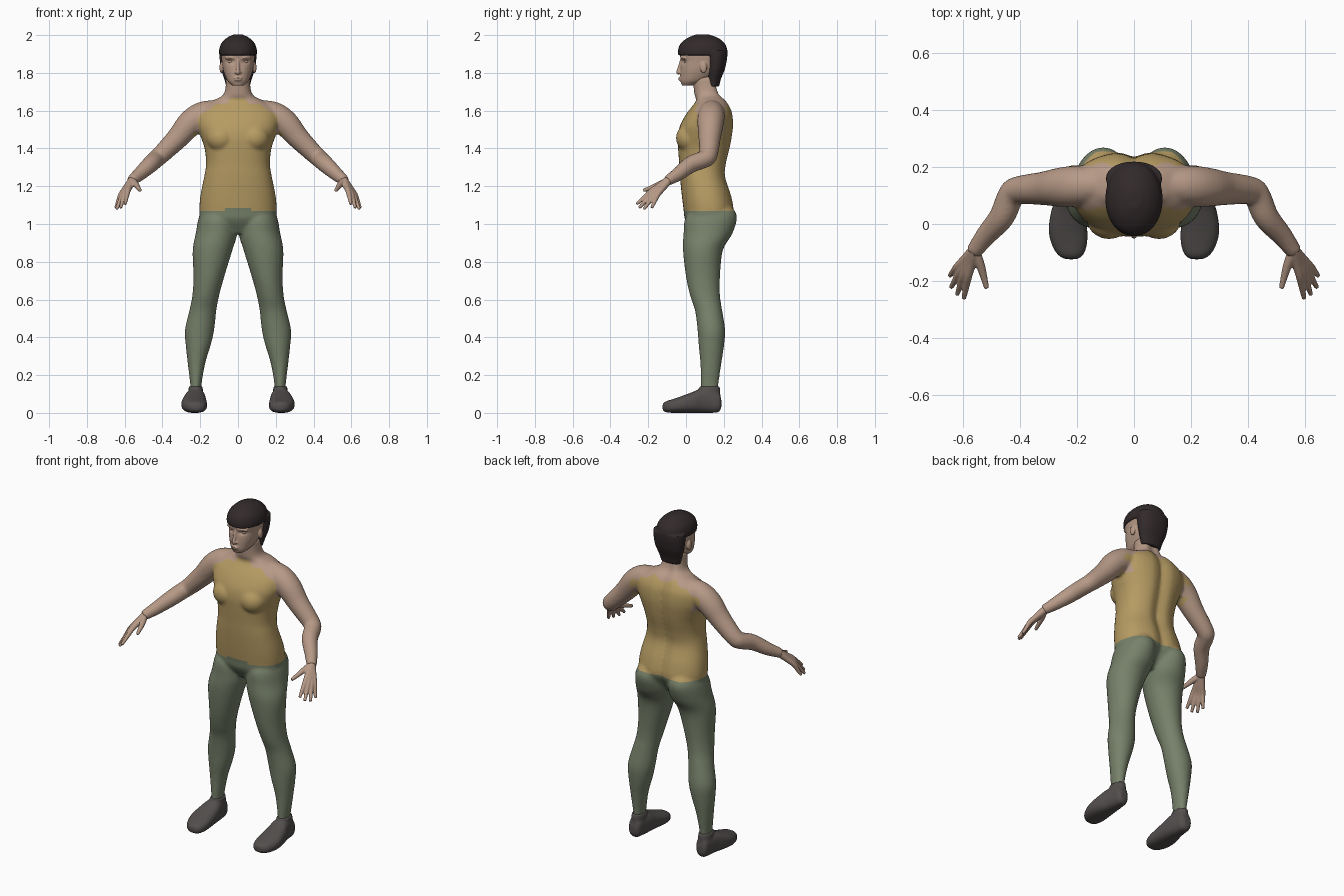
import bpy, bmesh, math
from mathutils import Vector, Matrix

cube = bpy.data.objects.get("Cube")
if cube:
    bpy.data.objects.remove(cube, do_unlink=True)


def material(name, r, g, b):
    m = bpy.data.materials.new(name)
    m.use_nodes = True
    m.diffuse_color = (r, g, b, 1)
    node = next(n for n in m.node_tree.nodes if n.type == "BSDF_PRINCIPLED")
    node.inputs["Base Color"].default_value = (r, g, b, 1)
    node.inputs["Roughness"].default_value = 0.8
    return m


SKIN = material("skin", 0.47, 0.32, 0.24)
SHIRT = material("ochre_cloth", 0.47, 0.33, 0.125)
TROUSERS = material("olive_cloth", 0.185, 0.22, 0.145)
SHOE = material("dark_grey_leather", 0.085, 0.077, 0.074)
HAIR = material("dark_brown_hair", 0.032, 0.023, 0.024)


def spline(rows, steps=5):
    """Smooth in-between rows through the given rows."""
    p = [Vector(r) for r in rows]
    p = [p[0]] + p + [p[-1]]
    out = []
    for i in range(1, len(p) - 2):
        a, b, c, d = p[i - 1:i + 3]
        for s in range(steps):
            t = s / steps
            out.append((b * 2 + (c - a) * t + (a * 2 - b * 5 + c * 4 - d) * t ** 2
                        + (b * 3 - a - c * 3 + d) * t ** 3) * 0.5)
    return out + [p[-1]]


def skin_rings(bm, rings):
    rings = [[bm.verts.new(co) for co in ring] for ring in rings]
    n = len(rings[0])
    for lo, hi in zip(rings, rings[1:]):
        for i in range(n):
            j = (i + 1) % n
            bm.faces.new((lo[i], lo[j], hi[j], hi[i]))
    bm.faces.new(rings[0])
    bm.faces.new(rings[-1])


def loft(bm, rows, axis="z", power=2.0, groove=0.0, n=32):
    """Rows are (position, x min, x max, other min, other max)."""
    rings = []
    for t, x0, x1, b0, b1 in spline(rows):
        ring = []
        for i in range(n):
            c, s = math.cos(i * math.tau / n), math.sin(i * math.tau / n)
            c = math.copysign(abs(c) ** (2 / power), c)
            s = math.copysign(abs(s) ** (2 / power), s)
            x = (x0 + x1) / 2 + c * (x1 - x0) / 2
            b = (b0 + b1) / 2 + s * (b1 - b0) / 2
            b -= groove * max(s, 0) * math.exp(-(x / 0.035) ** 2)
            ring.append((x, b, t) if axis == "z" else (x, t, b))
        rings.append(ring)
    skin_rings(bm, rings)


def tube(bm, rows, n=16):
    """Rows are (x, y, z, radius)."""
    pts = spline(rows)
    rings = []
    for i, p in enumerate(pts):
        tangent = (pts[min(i + 1, len(pts) - 1)] - pts[max(i - 1, 0)]).to_3d().normalized()
        side = tangent.cross(Vector((1, 0, 1))).normalized()
        up = tangent.cross(side)
        rings.append([p.to_3d() + (side * math.cos(k * math.tau / n)
                                   + up * math.sin(k * math.tau / n)) * p[3] for k in range(n)])
    skin_rings(bm, rings)


def ball(bm, centre, size):
    bmesh.ops.create_uvsphere(bm, u_segments=20, v_segments=12, radius=1,
                              matrix=Matrix.Translation(centre) @ Matrix.Diagonal((*size, 1)))


def mirror(bm):
    geom = bm.verts[:] + bm.edges[:] + bm.faces[:]
    copy = bmesh.ops.duplicate(bm, geom=geom)["geom"]
    for v in copy:
        if isinstance(v, bmesh.types.BMVert):
            v.co.x *= -1


def add_object(name, mesh, mat):
    mesh.name = name
    mesh.materials.clear()
    mesh.materials.append(mat)
    mesh.shade_smooth()
    obj = bpy.data.objects.new(name, mesh)
    bpy.context.scene.collection.objects.link(obj)
    return obj


def fuse(bm, voxel, smoothing):
    """Merge overlapping pieces into one smooth skin and return its mesh."""
    bmesh.ops.recalc_face_normals(bm, faces=bm.faces[:])
    mesh = bpy.data.meshes.new("pieces")
    bm.to_mesh(mesh)
    bm.free()
    obj = bpy.data.objects.new("pieces", mesh)
    bpy.context.scene.collection.objects.link(obj)
    remesh = obj.modifiers.new("Remesh", "REMESH")
    remesh.mode = "VOXEL"
    remesh.voxel_size = voxel
    smooth = obj.modifiers.new("Smooth", "SMOOTH")
    smooth.factor, smooth.iterations = 0.5, smoothing
    bpy.context.view_layer.update()
    deps = bpy.context.evaluated_depsgraph_get()
    result = bpy.data.meshes.new_from_object(obj.evaluated_get(deps))
    bpy.data.objects.remove(obj, do_unlink=True)
    bpy.data.meshes.remove(mesh)
    return result


def add_pair(part, mesh, mat):
    other = mesh.copy()
    other.transform(Matrix.Scale(-1, 4, (1, 0, 0)))
    other.flip_normals()
    add_object("left_" + part, mesh, mat)
    add_object("right_" + part, other, mat)


# Body: arm, leg and bust on one side, mirrored, then the trunk with neck
bm = bmesh.new()
tube(bm, [(.08, .14, 1.61, .05), (.18, .135, 1.58, .07), (.25, .13, 1.535, .07),
          (.32, .125, 1.455, .059), (.41, .118, 1.365, .049), (.435, .095, 1.343, .047),
          (.465, .025, 1.315, .045), (.52, -.04, 1.265, .037), (.565, -.1, 1.228, .028)], 24)
loft(bm, [(1.1, .04, .17, .08, .235), (1.04, .01, .206, 0, .27), (.95, .004, .224, -.013, .246),
          (.86, .03, .24, -.016, .195), (.72, .073, .236, 0, .18), (.62, .1, .242, .022, .18),
          (.54, .115, .258, .048, .192), (.44, .126, .281, .061, .207), (.36, .144, .277, .067, .202),
          (.26, .174, .266, .076, .187), (.14, .194, .252, .079, .171), (.07, .194, .252, .08, .171)])
ball(bm, (.088, .02, 1.455), (.08, .074, .075))
mirror(bm)
trunk = [(.95, .08, .04, .19), (1.02, .19, -.004, .235), (1.07, .204, -.012, .257),
         (1.15, .199, -.022, .244), (1.25, .179, -.032, .213), (1.32, .169, -.036, .218),
         (1.4, .177, -.042, .237), (1.46, .197, -.044, .248), (1.52, .217, -.032, .254),
         (1.58, .217, 0, .25), (1.62, .19, .03, .236), (1.655, .13, .054, .215),
         (1.69, .074, .044, .185), (1.78, .062, .035, .165)]
loft(bm, [(z, -w, w, y0, y1) for z, w, y0, y1 in trunk], power=2.3, groove=.022, n=48)
body = fuse(bm, .008, 8)


def garment(c):
    """Name the garment, or bare skin, at a point of the body."""
    x = abs(c.x)
    wobble = .006 * math.sin(70 * x)
    if c.z < 1.07 + (.014 if x < .07 and c.y < .1 else 0):
        return "trousers" if x < .35 else "bare_arms_and_neck"
    sleeveless = x > .238 or (c.z > 1.485 and x > .165 and .06 < c.y < .2)
    neckline = c.z > 1.665 + wobble or (c.z > 1.59 and .055 + wobble < c.y < .21 + wobble)
    return "bare_arms_and_neck" if sleeveless or neckline else "shirt"


for part, mat in (("shirt", SHIRT), ("trousers", TROUSERS), ("bare_arms_and_neck", SKIN)):
    bm = bmesh.new()
    bm.from_mesh(body)
    extra = [f for f in bm.faces if garment(f.calc_center_median()) != part]
    bmesh.ops.delete(bm, geom=extra, context="FACES")
    mesh = bpy.data.meshes.new(part)
    bm.to_mesh(mesh)
    bm.free()
    add_object(part, mesh, mat)
bpy.data.meshes.remove(body)

# Hands: four fingers that share the palm, and a thumb
bm = bmesh.new()
wrist = Vector((.56, -.092, 1.232))
fingers = [((.583, -.183, 1.175), (.598, -.262, 1.105)), ((.598, -.177, 1.166), (.622, -.248, 1.085)),
           ((.61, -.165, 1.159), (.643, -.223, 1.078)), ((.62, -.15, 1.155), (.648, -.182, 1.085))]
for knuckle, tip in fingers:
    k, t = Vector(knuckle), Vector(tip)
    tube(bm, [(*wrist, .022), (*wrist.lerp(k, .5), .018), (*k, .0145),
              (*k.lerp(t, .5), .0115), (*t, .008)])
tube(bm, [(*wrist, .018), (.54, -.145, 1.208, .016), (.527, -.19, 1.19, .012), (.518, -.226, 1.177, .009)])
add_pair("hand", fuse(bm, .004, 3), SKIN)

# Shoes: sole-to-instep loft plus ankle collar
bm = bmesh.new()
loft(bm, [(.187, .21, .25, .03, .07), (.172, .19, .262, .004, .112), (.125, .18, .27, 0, .13),
          (.08, .172, .28, 0, .13), (.04, .168, .292, 0, .113), (-.02, .164, .3, 0, .09),
          (-.07, .165, .29, 0, .073), (-.108, .178, .268, .004, .06), (-.124, .2, .24, .015, .045)],
     axis="y", power=2.5)
loft(bm, [(.04, .185, .264, .07, .18), (.1, .185, .264, .07, .182), (.141, .187, .26, .071, .179)])
add_pair("shoe", fuse(bm, .006, 5), SHOE)

# Head: skull and jaw, with ears, brows, nose and lips
bm = bmesh.new()
tube(bm, [(.018, -.024, 1.877, .006), (.042, -.02, 1.882, .007), (.065, -.003, 1.877, .006)])
ball(bm, (.088, .093, 1.828), (.01, .018, .03))
ball(bm, (.01, -.032, 1.802), (.009, .011, .007))
mirror(bm)
skull = [(1.732, .03, -.02, .04), (1.755, .054, -.029, .1), (1.785, .069, -.031, .15),
         (1.82, .08, -.03, .18), (1.86, .086, -.027, .195), (1.9, .09, -.032, .2),
         (1.95, .082, -.02, .19), (1.985, .045, .03, .14)]
loft(bm, [(z, -w, w, y0, y1) for z, w, y0, y1 in skull], power=2.25)
tube(bm, [(0, -.024, 1.868, .008), (0, -.034, 1.83, .009), (0, -.042, 1.804, .01), (0, -.036, 1.797, .009)])
ball(bm, (0, -.032, 1.773), (.022, .009, .005))
ball(bm, (0, -.031, 1.762), (.02, .009, .005))
head = fuse(bm, .004, 3)
for v in head.vertices:  # sink the eye sockets
    if v.co.y < .03:
        d = ((abs(v.co.x) - .04) / .018) ** 2 + ((v.co.z - 1.86) / .011) ** 2
        v.co.y += .011 * math.exp(-d)
add_object("head", head, SKIN)

# Eyes
bm = bmesh.new()
ball(bm, (.04, .002, 1.86), (.015, .014, .01))
mesh = bpy.data.meshes.new("eye")
bm.to_mesh(mesh)
bm.free()
add_pair("eye", mesh, SKIN)

# Hair: bowl-shaped crown and a nape section behind the ears
bm = bmesh.new()
crown = [(1.893, .099, -.041, .217), (1.92, .1, -.042, .219), (1.955, .089, -.029, .206),
         (1.985, .06, .008, .17), (2.004, .022, .055, .12)]
nape = [(1.728, .062, .115, .175), (1.77, .074, .11, .186), (1.82, .09, .106, .206),
        (1.88, .098, .1, .218), (1.92, .098, .1, .219)]
for rows in (crown, nape):
    loft(bm, [(z, -w, w, y0, y1) for z, w, y0, y1 in rows], power=2.1)
add_object("hair", fuse(bm, .005, 3), HAIR)
